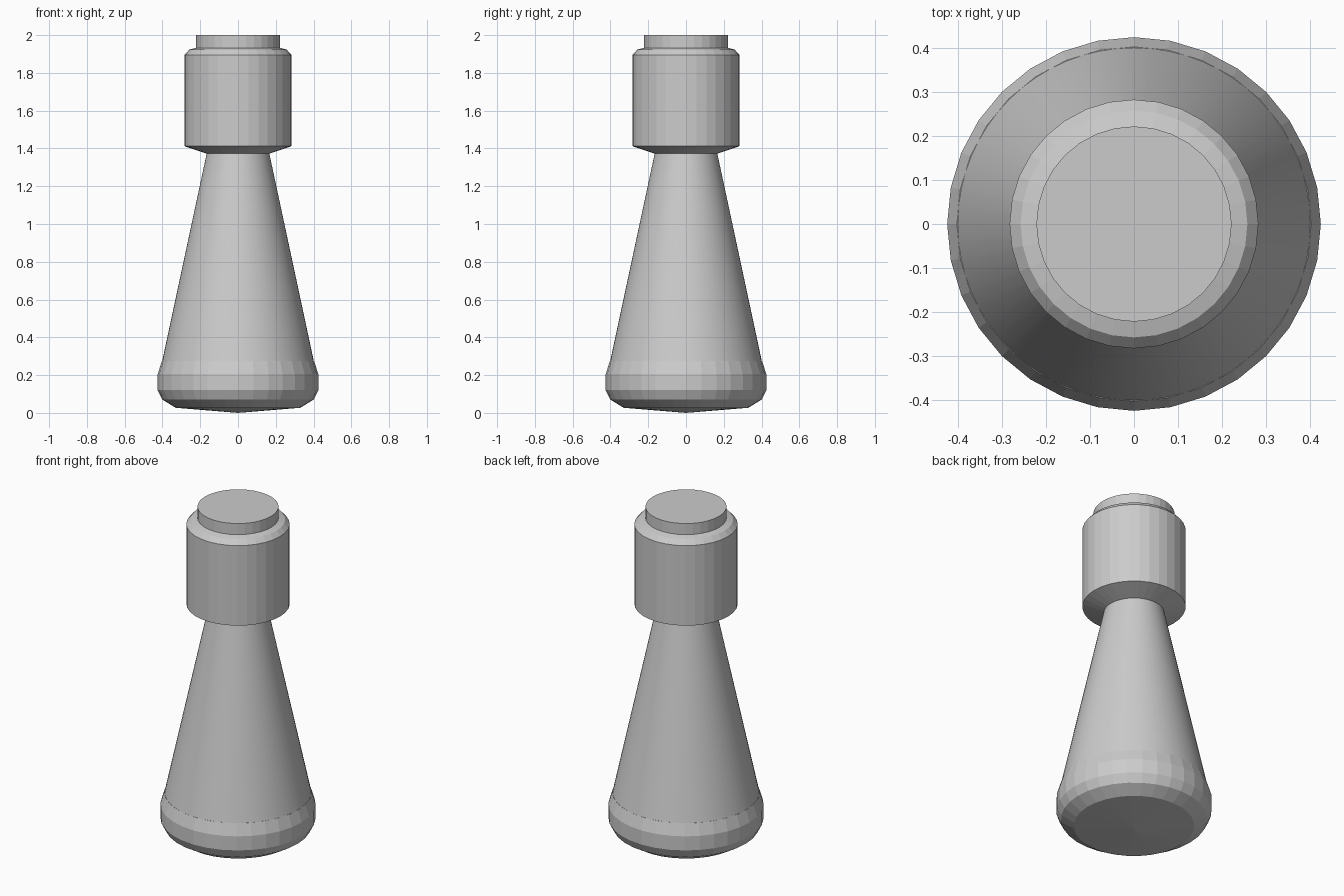
import bpy
import bmesh
import math

cube = bpy.data.objects.get("Cube")
if cube:
    bpy.data.objects.remove(cube, do_unlink=True)

grey = bpy.data.materials.new("plain grey")
grey.use_nodes = True
colour = (0.6, 0.6, 0.6, 1)
grey.diffuse_color = colour
grey.node_tree.nodes["Principled BSDF"].inputs["Base Color"].default_value = colour


def lathe(name, profile, sides, smooth=False):
    """Turn (radius, height) points about z; the ends meet on the axis."""
    bm = bmesh.new()
    rings = []
    for r, z in profile:
        if r == 0:
            rings.append([bm.verts.new((0, 0, z))] * sides)
        else:
            rings.append([bm.verts.new((r * math.cos(math.tau * i / sides),
                                        r * math.sin(math.tau * i / sides), z))
                          for i in range(sides)])
    for low, high in zip(rings, rings[1:]):
        for i in range(sides):
            j = (i + 1) % sides
            corners = list(dict.fromkeys((low[i], low[j], high[j], high[i])))
            bm.faces.new(corners)
    bmesh.ops.recalc_face_normals(bm, faces=bm.faces)
    mesh = bpy.data.meshes.new(name)
    bm.to_mesh(mesh)
    bm.free()
    mesh.materials.append(grey)
    obj = bpy.data.objects.new(name, mesh)
    bpy.context.scene.collection.objects.link(obj)
    if smooth:
        bpy.ops.object.select_all(action="DESELECT")
        obj.select_set(True)
        bpy.context.view_layer.objects.active = obj
        bpy.ops.object.shade_smooth_by_angle(angle=math.radians(30))
    return obj


# Rounded foot with a shallow pointed underside
lathe("rounded_base", [(0, 0), (0.33, 0.027), (0.4, 0.07), (0.425, 0.12),
                       (0.425, 0.205), (0.403, 0.275), (0, 0.275)], 32)

# Long tapered body, sunk a little into the foot and the collar
lathe("tapered_body", [(0, 0.21), (0.415, 0.21), (0.16, 1.4), (0, 1.4)], 64, True)

# Wide collar with bevelled rims
lathe("collar", [(0, 1.37), (0.16, 1.37), (0.283, 1.412), (0.283, 1.895),
                 (0.258, 1.923), (0.222, 1.933), (0, 1.933)], 32)

# Flat button on the top
lathe("top_button", [(0, 1.92), (0.222, 1.92), (0.222, 2.0), (0, 2.0)], 32)
